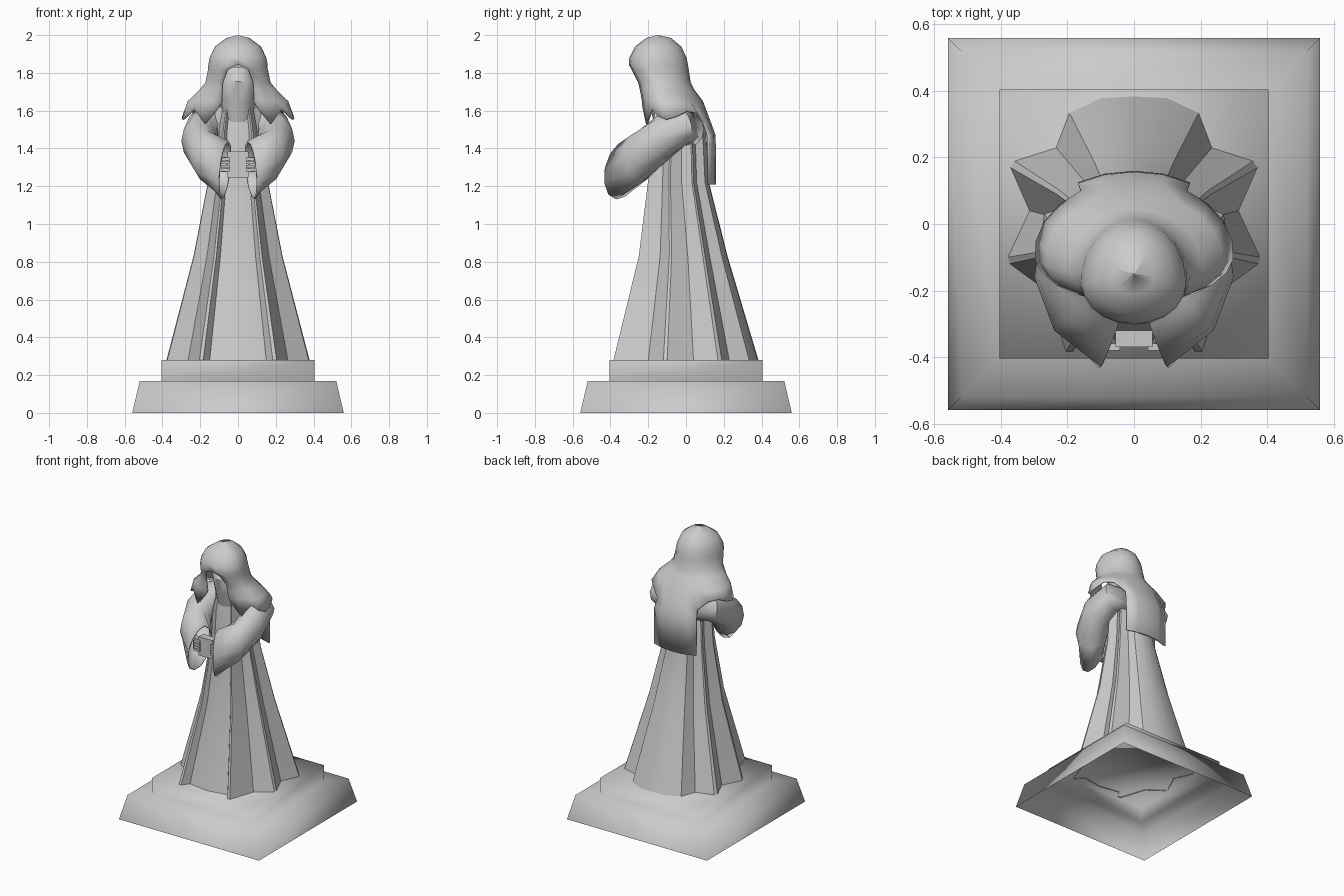
import bpy, bmesh, math
from mathutils import Vector

if "Cube" in bpy.data.objects:
    bpy.data.objects.remove(bpy.data.objects["Cube"])


def make(name, bm, angle=35, mirror=False, thick=0):
    bmesh.ops.remove_doubles(bm, verts=bm.verts, dist=0.0005)
    bmesh.ops.recalc_face_normals(bm, faces=bm.faces)
    me = bpy.data.meshes.new(name)
    bm.to_mesh(me)
    bm.free()
    ob = bpy.data.objects.new(name, me)
    bpy.context.collection.objects.link(ob)
    bpy.ops.object.select_all(action='DESELECT')
    ob.select_set(True)
    bpy.context.view_layer.objects.active = ob
    bpy.ops.object.shade_smooth_by_angle(angle=math.radians(angle))
    if thick:
        m = ob.modifiers.new("Thickness", 'SOLIDIFY')
        m.thickness, m.offset = thick, -1
    if mirror:
        ob.modifiers.new("Mirror", 'MIRROR')
    return ob


def loft(bm, rings, closed=True, cap_start=False, cap_end=False):
    rows = [[bm.verts.new(p) for p in r] for r in rings]
    n = len(rows[0])
    for a, b in zip(rows, rows[1:]):
        for i in range(n if closed else n - 1):
            j = (i + 1) % n
            bm.faces.new((a[i], a[j], b[j], b[i]))
    if cap_start:
        bm.faces.new(rows[0])
    if cap_end:
        bm.faces.new(rows[-1])
    return rows


def box(bm, c, s):
    vs = bmesh.ops.create_cube(bm, size=1)['verts']
    for v in vs:
        v.co = Vector([c[k] + v.co[k] * s[k] for k in range(3)])


# stepped plinth, hollow underneath
bm = bmesh.new()
loft(bm, [[(x * w, y * w, z) for x, y in ((-1, -1), (1, -1), (1, 1), (-1, 1))]
          for w, z in ((.56, 0), (.52, .17), (.405, .17), (.405, .28))], cap_end=True)
make("plinth", bm, 180)

# robe with hanging folds
half = [(.15, -.335), (.185, -.385), (.205, -.385), (.265, -.2), (.375, -.12), (.38, -.1),
        (.315, .04), (.372, .17), (.36, .19), (.235, .23), (.195, .335), (.1, .38)]
section = [(0, -.36)] + half + [(0, .385)] + [(-x, y) for x, y in reversed(half)]
levels = [(.275, 1, 1, 0), (.83, .62, .61, -.015), (1.22, .42, .42, -.04),
          (1.5, .38, .38, -.04), (1.62, .3, .28, -.05)]
bm = bmesh.new()
loft(bm, [[(x * sx, y * sy + cy, z) for x, y in section] for z, sx, sy, cy in levels], cap_end=True)
make("robe", bm, 30)

# shadowed head inside the hood
bm = bmesh.new()
loft(bm, [[(hx * math.sin(t), -.11 - hy * math.cos(t), z)
           for t in [k * math.tau / 12 for k in range(12)]]
          for z, hx, hy in ((1.54, .075, .06), (1.65, .09, .09), (1.755, .1, .12), (1.83, .08, .07))],
     cap_start=True, cap_end=True)
make("head", bm)

# hood flowing into a short cape: z, half width, front y, back y, half opening
N = 20
profile = [(2.0, .001, -.151, -.149, 0), (1.985, .06, -.21, -.08, 0), (1.94, .122, -.27, -.025, 0),
           (1.88, .15, -.3, .003, 0), (1.845, .157, -.303, .01, 0), (1.815, .16, -.295, .015, .055),
           (1.75, .172, -.268, .025, .082), (1.71, .205, -.255, .045, .085),
           (1.65, .268, -.24, .09, .085), (1.58, .3, -.24, .135, .1)]
hem = [1.62, 1.53, 1.61, 1.57, 1.555, 1.57, 1.6, 1.59, 1.53, 1.53, 1.53]
rings = []
for z, hx, yf, yb, op in profile:
    cy = yf * .6 + yb * .4
    t0 = math.asin(op / hx)
    ring = []
    for i in range(N + 1):
        t = t0 + (math.tau - 2 * t0) * i / N
        h = (cy - yf) if math.cos(t) > 0 else (yb - cy)
        zz = hem[min(i, N - i)] if z == 1.58 else z
        ring.append((hx * math.sin(t), cy - h * math.cos(t), zz))
    rings.append(ring)
bm = bmesh.new()
rows = loft(bm, rings, closed=False)
back = [v.co.copy() for v in rows[-1][8:13]]
loft(bm, [back] + [[(p.x * s, p.y + d, z) for p in back]
                   for z, s, d in ((1.47, 1.06, .022), (1.21, 1.06, .025))], closed=False)
make("hood_and_cape", bm, 45, thick=.012)

# wide sleeves: centre, sideways axis, upward axis of each ring
sleeve = [((.06, .01, 1.5), (.03, .085, 0), (-.02, .0, .09)),
          ((.17, -.02, 1.52), (.1, .05, 0), (0, -.02, .1)),
          ((.2, -.13, 1.45), (.1, -.03, -.01), (0, -.02, .125)),
          ((.165, -.24, 1.36), (.075, -.08, -.01), (0, -.01, .135)),
          ((.07, -.34, 1.285), (.03, -.09, .01), (-.02, .03, .155))]
bm = bmesh.new()
loft(bm, [[Vector(c) + Vector(a) * math.cos(t) + Vector(b) * math.sin(t)
           for t in [k * math.tau / 12 for k in range(12)]] for c, a, b in sleeve])
make("sleeves", bm, 50, mirror=True, thick=.01)

# held block
bm = bmesh.new()
box(bm, (0, -.345, 1.315), (.11, .05, .135))
make("held_block", bm)

# hands with four stacked fingers
bm = bmesh.new()
box(bm, (.085, -.335, 1.315), (.05, .04, .08))
for k in range(4):
    box(bm, (.065, -.37, 1.285 + k * .02), (.045, .022, .016))
make("hands", bm, mirror=True)
